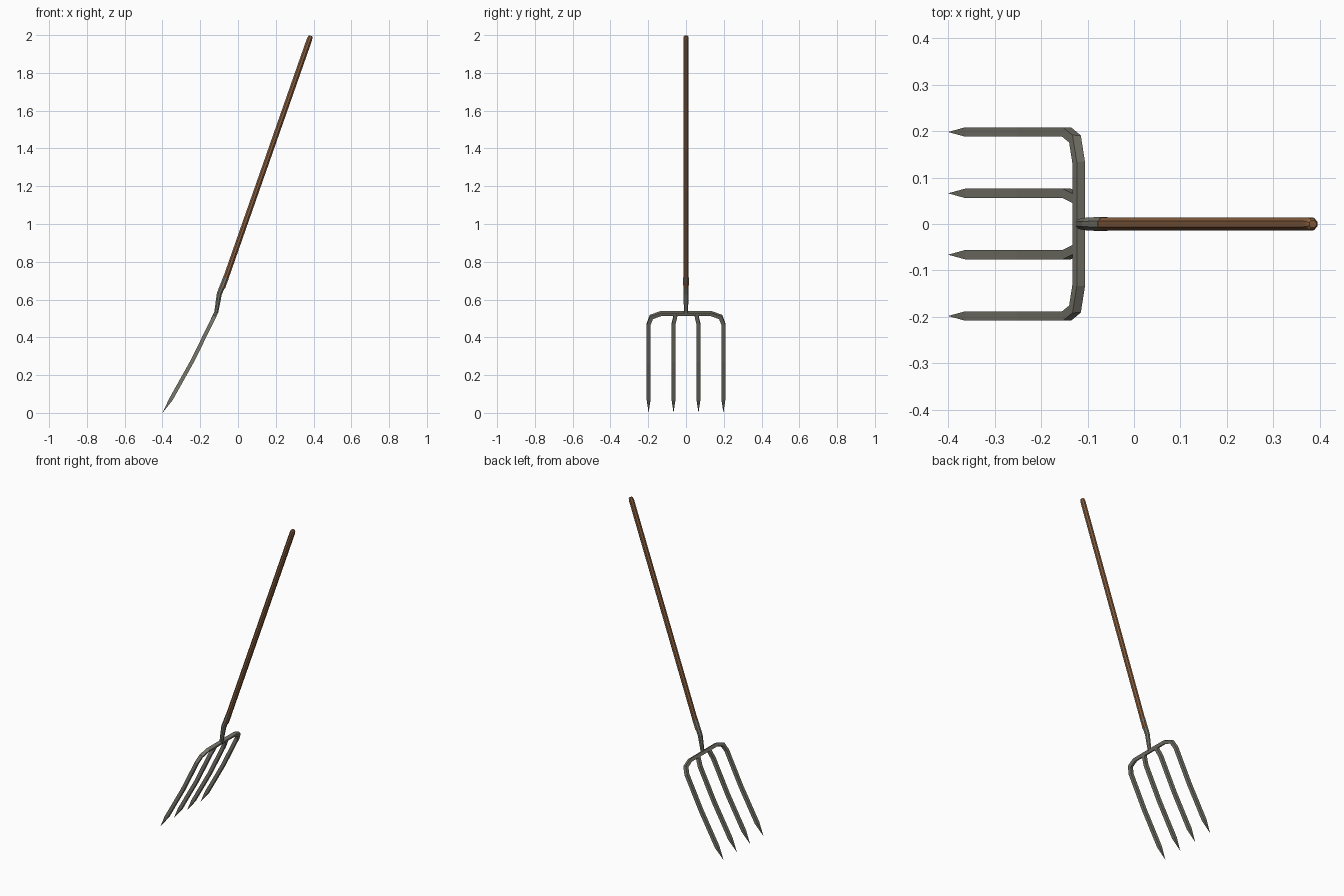
import bpy, bmesh, math
from mathutils import Vector

if "Cube" in bpy.data.objects:
    bpy.data.objects.remove(bpy.data.objects["Cube"])


def material(name, rgb):
    m = bpy.data.materials.new(name)
    m.diffuse_color = (*rgb, 1)
    m.use_nodes = True
    m.node_tree.nodes["Principled BSDF"].inputs["Base Color"].default_value = m.diffuse_color
    return m


steel = material("steel", (0.19, 0.185, 0.15))
wood = material("wood", (0.25, 0.115, 0.05))


def sweep(name, path, radii, sides, ref, mat):
    """Sweep a flat-sided polygon along a path, one flat facing ref, mitred at bends."""
    pts = [Vector(p) for p in path]
    bm = bmesh.new()
    rings = []
    for i, p in enumerate(pts):
        a = (p - pts[i - 1]).normalized() if i else None
        b = (pts[i + 1] - p).normalized() if i < len(pts) - 1 else None
        a, b = a or b, b or a
        t = (a + b).normalized()
        u = (Vector(ref) - t * t.dot(Vector(ref))).normalized()
        v = t.cross(u)
        mitre = 1 / max(t.dot(a), 0.5)
        su = mitre if abs((b - a).dot(u)) > abs((b - a).dot(v)) else 1
        sv = mitre if su == 1 else 1
        r = radii[i] / math.cos(math.pi / sides)
        ring = []
        for k in range(sides):
            ang = 2 * math.pi * (k + 0.5) / sides
            ring.append(bm.verts.new(p + u * r * su * math.cos(ang) + v * r * sv * math.sin(ang)))
        rings.append(ring)
    for r0, r1 in zip(rings, rings[1:]):
        for k in range(sides):
            j = (k + 1) % sides
            bm.faces.new((r0[k], r0[j], r1[j], r1[k]))
    bm.faces.new(rings[0])
    bm.faces.new(rings[-1])
    # collapse pointed ends
    bmesh.ops.remove_doubles(bm, verts=bm.verts, dist=1e-4)
    bmesh.ops.recalc_face_normals(bm, faces=bm.faces)
    me = bpy.data.meshes.new(name)
    bm.to_mesh(me)
    bm.free()
    me.materials.append(mat)
    ob = bpy.data.objects.new(name, me)
    bpy.context.collection.objects.link(ob)
    return ob


# side profile of a tine, tip to bend (x, z)
profile = [(-0.4, 0.0), (-0.355, 0.072), (-0.243, 0.272), (-0.145, 0.47)]
tine_ref = (-0.88, 0, 0.47)
S = 0.01

# outer tines and crossbar as one bent square bar
half = [(x, 0.198, z) for x, z in profile] + [(-0.127, 0.183, 0.508), (-0.119, 0.132, 0.526)]
other = [(x, -y, z) for x, y, z in reversed(half)]
half_r = [0.00001] + [S] * 5
sweep("outer_tines_and_crossbar", half + other, half_r + half_r[::-1], 4, tine_ref, steel)

# inner tines, kinked towards the centre where they join the crossbar
for side, label in ((1, "left"), (-1, "right")):
    path = [(x, side * 0.066, z) for x, z in profile] + [(-0.121, side * 0.054, 0.522)]
    sweep("inner_tine_" + label, path, [0.00001] + [S] * 4, 4, tine_ref, steel)

# socket that bends from the crossbar up to the handle line
top = Vector((0.385, 0, 1.996))
low = Vector((-0.092, 0, 0.635))
along = (top - low).normalized()
sweep("socket", [(-0.116, 0, 0.527), (-0.099, 0, 0.63), low + along * 0.085],
      [0.0105, 0.0135, 0.0155], 8, (0, 1, 0), steel)

# wooden handle with a chamfered end
sweep("handle", [low + along * 0.03, top - along * 0.022, top - along * 0.006, top],
      [0.0145, 0.0145, 0.0125, 0.008], 8, (0, 1, 0), wood)
